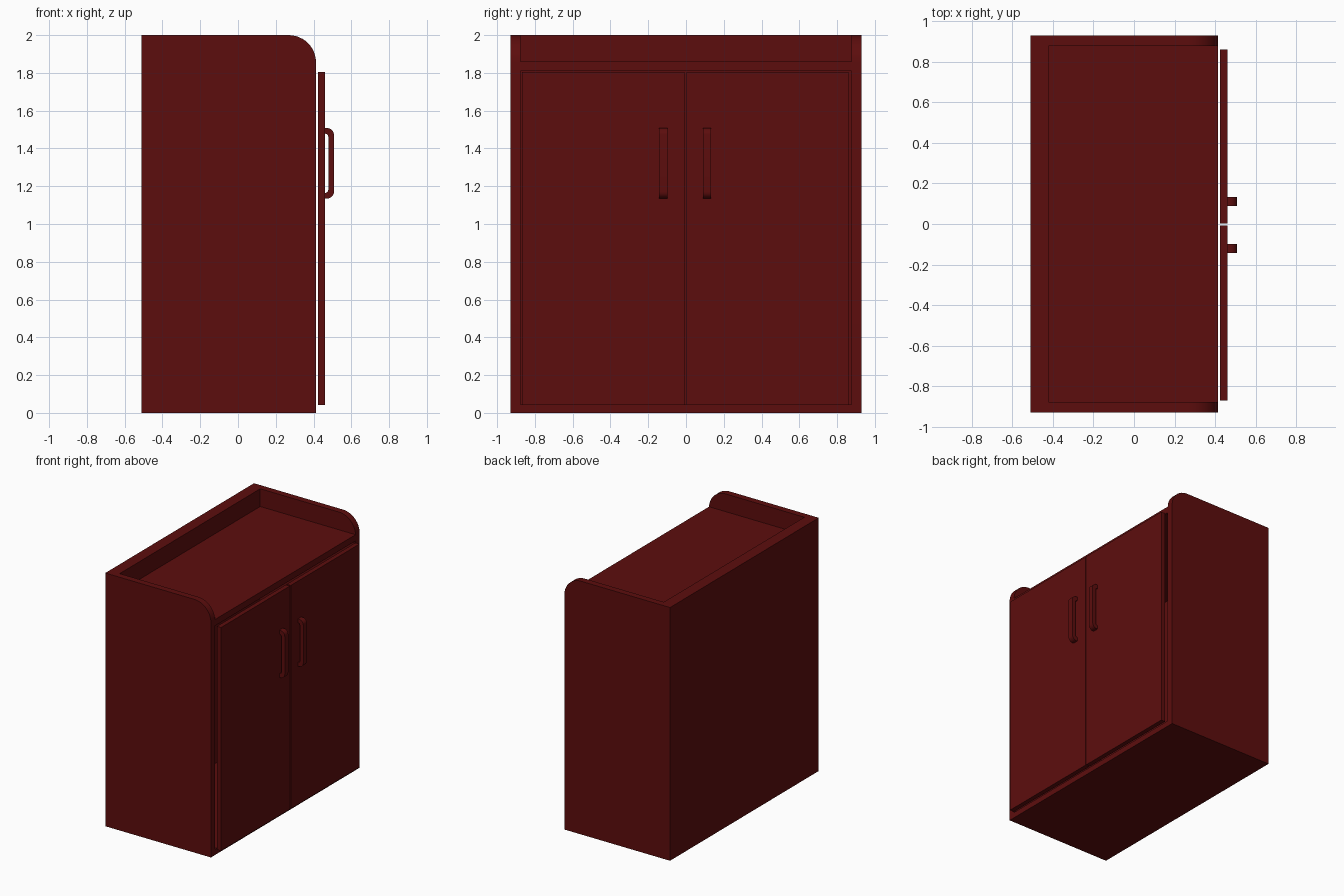
import bpy, bmesh, math

cube = bpy.data.objects.get("Cube")
if cube:
    bpy.data.objects.remove(cube, do_unlink=True)

wood = bpy.data.materials.new("dark red wood")
wood.use_nodes = True
color = (0.108, 0.004, 0.004, 1)
wood.diffuse_color = color
wood.node_tree.nodes["Principled BSDF"].inputs["Base Color"].default_value = color


def prism(name, outline, y0, y1, smooth=False):
    """Extrude an x-z outline along y."""
    bm = bmesh.new()
    face = bm.faces.new([bm.verts.new((x, y0, z)) for x, z in outline])
    moved = bmesh.ops.extrude_face_region(bm, geom=[face])["geom"]
    bmesh.ops.translate(bm, vec=(0, y1 - y0, 0),
                        verts=[v for v in moved if isinstance(v, bmesh.types.BMVert)])
    bmesh.ops.recalc_face_normals(bm, faces=bm.faces)
    mesh = bpy.data.meshes.new(name)
    bm.to_mesh(mesh)
    bm.free()
    mesh.materials.append(wood)
    obj = bpy.data.objects.new(name, mesh)
    bpy.context.collection.objects.link(obj)
    if smooth:
        bpy.ops.object.select_all(action="DESELECT")
        obj.select_set(True)
        bpy.context.view_layer.objects.active = obj
        bpy.ops.object.shade_smooth_by_angle(angle=math.radians(35))
    return obj


def box(name, x0, x1, y0, y1, z0, z1):
    return prism(name, [(x0, z0), (x1, z0), (x1, z1), (x0, z1)], y0, y1)


def arc(cx, cz, r, start, end, steps):
    angles = [math.radians(start + (end - start) * i / steps) for i in range(steps + 1)]
    return [(cx + r * math.cos(a), cz + r * math.sin(a)) for a in angles]


back, front, half, inner = -0.51, 0.413, 0.928, 0.877
back_inner = -0.42
top_z = 1.86

# Side panels with a rounded upper front corner
radius = 0.145
side = [(back, 0), (front, 0)] + arc(front - radius, 2 - radius, radius, 0, 90, 12) + [(back, 2)]
prism("right_side_panel", side, -half, -inner, True)
prism("left_side_panel", side, inner, half, True)

# Hollow carcass: back, floor and recessed top
box("back_panel", back, back_inner, -inner, inner, 0, 2)
box("bottom_panel", back_inner, front, -inner, inner, 0, 0.045)
box("top_panel", back_inner, front, -inner, inner, 1.81, top_z)

# Doors standing just off the carcass
door_back, door_front = 0.424, 0.46
box("right_door", door_back, door_front, -0.868, -0.008, 0.042, 1.806)
box("left_door", door_back, door_front, 0.002, 0.86, 0.042, 1.806)

# Bent bar handles
low, high, reach, bar = 1.135, 1.508, 0.508, 0.03
bend = 0.036
cx = reach - bend
outer = arc(cx, low + bend, bend, -90, 0, 8) + arc(cx, high - bend, bend, 0, 90, 8)
hole_r = bend - bar + 0.01
hx = reach - bar - hole_r
hole = (arc(hx, high - bar - hole_r, hole_r, 90, 0, 6)
        + arc(hx, low + bar + hole_r, hole_r, 0, -90, 6))
handle = ([(door_front, low)] + outer + [(door_front, high), (door_front, high - bar)]
          + hole + [(door_front, low + bar)])
for name, y in (("right_handle", -0.12), ("left_handle", 0.111)):
    prism(name, handle, y - 0.022, y + 0.022, True)
